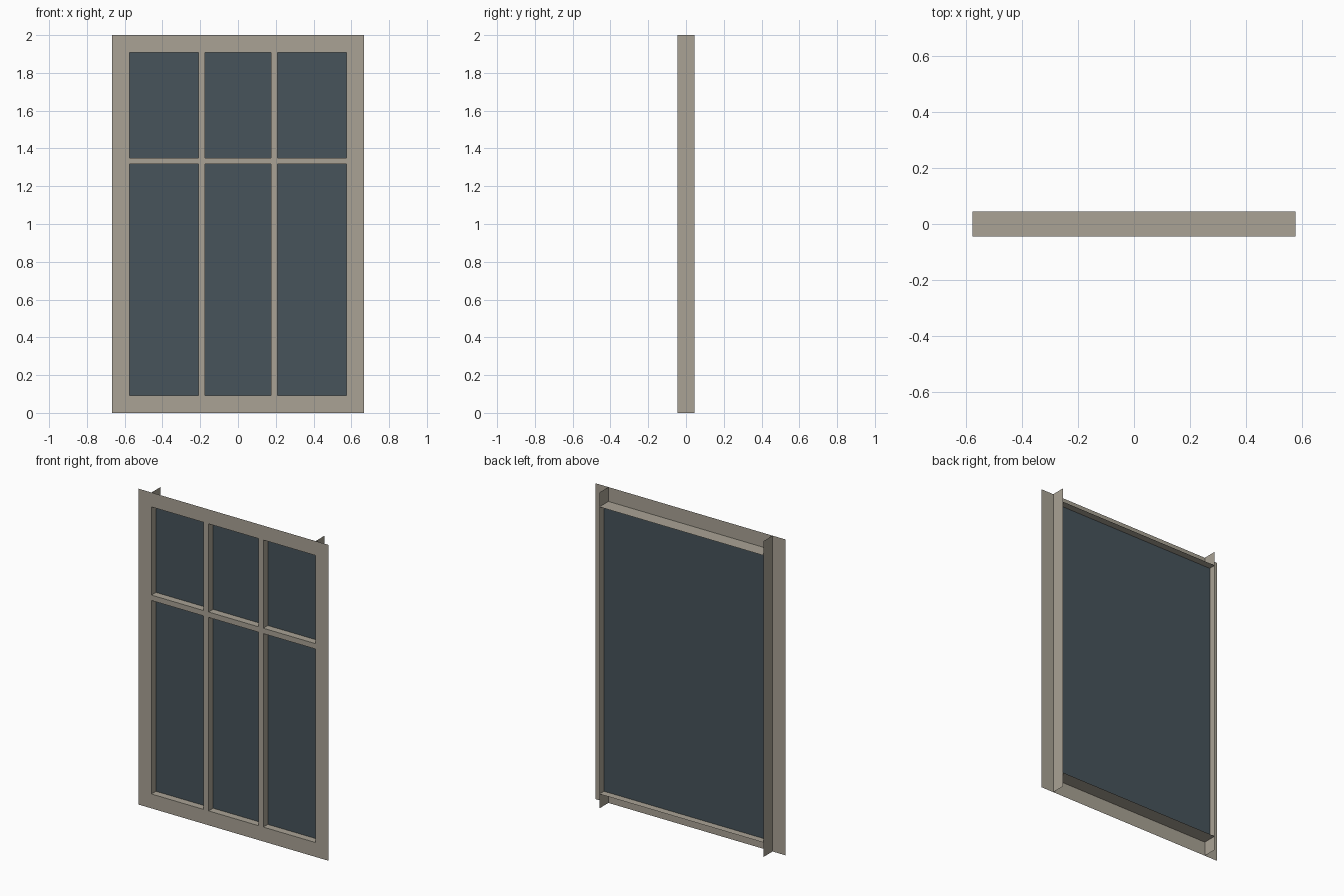
import bpy

if "Cube" in bpy.data.objects:
    bpy.data.objects.remove(bpy.data.objects["Cube"])

W, H = 0.666, 2.0          # half width and full height of the face trim
B = 0.091                  # trim width
IW, Z0, Z1 = W - B, B, H - B   # opening
YF, YB, YG = -0.045, 0.045, 0.0  # front, back, glass plane
BAR = 0.017                # half width of a glazing bar


def material(name, rgb):
    m = bpy.data.materials.new(name)
    m.diffuse_color = (*rgb, 1)
    m.use_nodes = True
    m.node_tree.nodes["Principled BSDF"].inputs["Base Color"].default_value = m.diffuse_color
    return m


PAINT = material("frame_paint", (0.40, 0.365, 0.30))
GLASS = material("dark_glass", (0.063, 0.088, 0.105))


def surface(name, verts, faces, mat=PAINT):
    me = bpy.data.meshes.new(name)
    me.from_pydata(verts, [], faces)
    me.materials.append(mat)
    ob = bpy.data.objects.new(name, me)
    bpy.context.collection.objects.link(ob)
    return ob


def rect(x, z0, z1, y):
    return [(-x, y, z0), (x, y, z0), (x, y, z1), (-x, y, z1)]


# flat face trim with the opening cut out
surface("face_trim", rect(W, 0, H, YF) + rect(IW, Z0, Z1, YF),
        [(i, (i + 1) % 4, (i + 1) % 4 + 4, i + 4) for i in range(4)])

# side jambs run the full height, as thin sheets
for side, s in (("left", -1), ("right", 1)):
    x = s * IW
    surface(side + "_jamb", [(x, YF, 0), (x, YB, 0), (x, YB, H), (x, YF, H)],
            [(0, 1, 2, 3)])

# head and sill sheets between the jambs
for name, z in (("head", Z1), ("sill", Z0)):
    surface(name, [(-IW, YF, z), (IW, YF, z), (IW, YB, z), (-IW, YB, z)],
            [(0, 1, 2, 3)])

# single glass sheet
surface("glass", rect(IW, Z0, Z1, YG), [(0, 1, 2, 3)], GLASS)


# glazing bars: channels closed at the front, backed by the glass
def bar(name, a, b, centre, vertical):
    section = [(-BAR, YG), (-BAR, YF), (BAR, YF), (BAR, YG)]
    verts = []
    for t in (a, b):
        for o, y in section:
            verts.append((centre + o, y, t) if vertical else (t, y, centre - o))
    surface(name, verts, [(i, i + 1, i + 5, i + 4) for i in range(3)])


C = IW / 3
for side, s in (("left", -1), ("right", 1)):
    bar(side + "_vertical_bar", Z0, Z1, s * C, True)

spans = [(-IW, -C - BAR), (-C + BAR, C - BAR), (C + BAR, IW)]
for side, (a, b) in zip(("left", "middle", "right"), spans):
    bar(side + "_cross_bar", a, b, H * 2 / 3, False)
